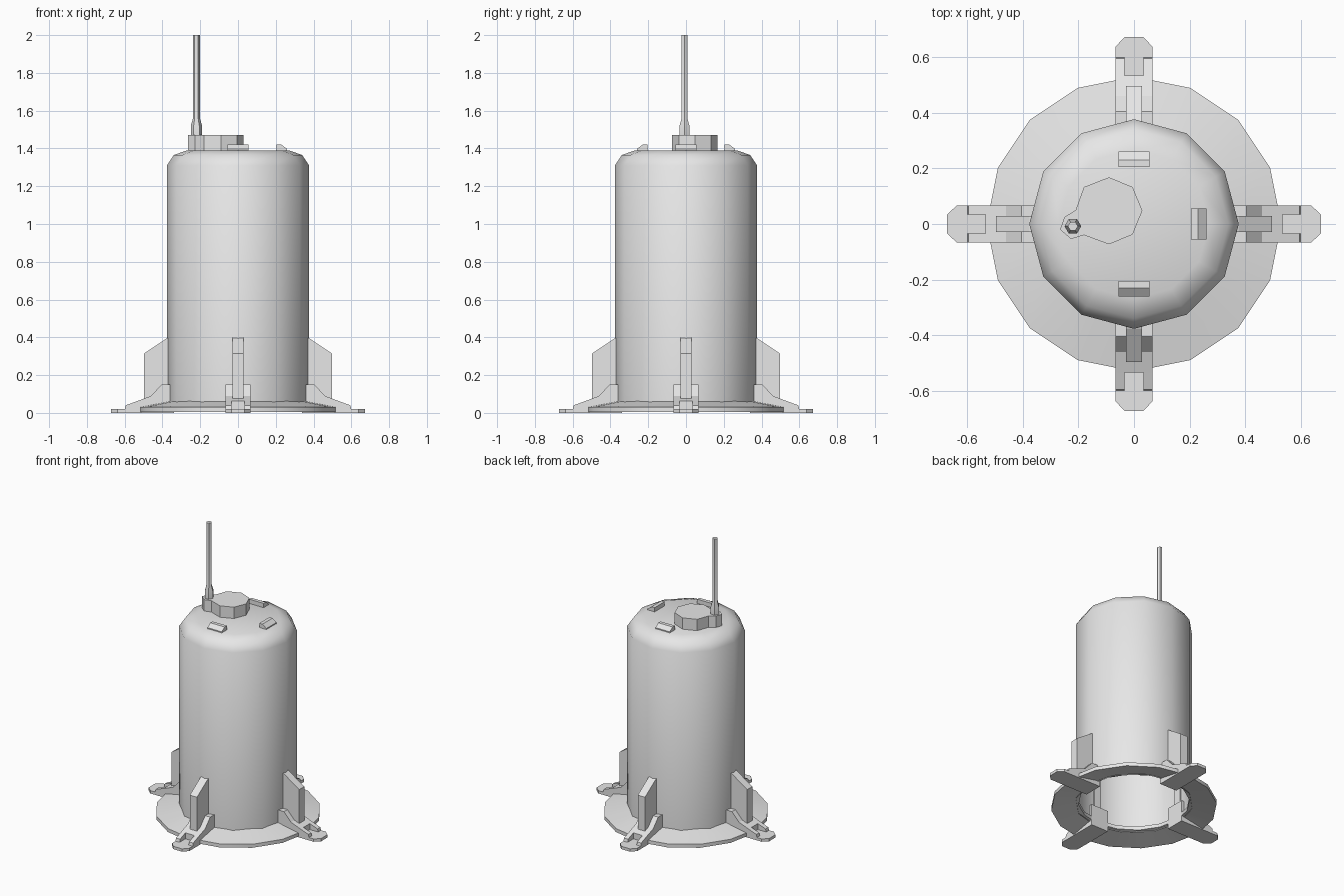
import bpy, bmesh
from math import cos, sin, pi, radians
from mathutils import Matrix, Vector

cube = bpy.data.objects.get("Cube")
if cube:
    bpy.data.objects.remove(cube, do_unlink=True)

grey = bpy.data.materials.new("plain grey")
grey.use_nodes = True
grey.diffuse_color = (0.8, 0.8, 0.8, 1)
grey.node_tree.nodes["Principled BSDF"].inputs["Base Color"].default_value = (0.8, 0.8, 0.8, 1)


def finish(name, bm, smooth=None):
    bmesh.ops.recalc_face_normals(bm, faces=bm.faces[:])
    mesh = bpy.data.meshes.new(name)
    bm.to_mesh(mesh)
    bm.free()
    mesh.materials.append(grey)
    ob = bpy.data.objects.new(name, mesh)
    bpy.context.collection.objects.link(ob)
    if smooth:
        bpy.ops.object.select_all(action='DESELECT')
        ob.select_set(True)
        bpy.context.view_layer.objects.active = ob
        bpy.ops.object.shade_smooth_by_angle(angle=radians(smooth))
    return ob


def lathe(name, profile, sides, closed=False, cap_end=False, centre=(0, 0), smooth=40):
    """Turn an (r, z) profile around a vertical axis."""
    bm = bmesh.new()
    rings = [[bm.verts.new((centre[0] + r * cos(2 * pi * i / sides),
                            centre[1] + r * sin(2 * pi * i / sides), z))
              for i in range(sides)] for r, z in profile]
    pairs = list(zip(rings, rings[1:]))
    if closed:
        pairs.append((rings[-1], rings[0]))
    for a, b in pairs:
        for i in range(sides):
            j = (i + 1) % sides
            bm.faces.new((a[i], a[j], b[j], b[i]))
    if cap_end:
        bm.faces.new(rings[-1])
    return finish(name, bm, smooth)


def prism(name, outline, lo, hi, axis='Y', turn=0):
    """Extrude a flat outline along Y (outline is x, z) or Z (outline is x, y)."""
    bm = bmesh.new()

    def place(u, v, d):
        return Vector((u, d, v) if axis == 'Y' else (u, v, d))

    verts = [bm.verts.new(place(u, v, lo)) for u, v in outline]
    face = bm.faces.new(verts)
    ext = bmesh.ops.extrude_face_region(bm, geom=[face])
    moved = [g for g in ext["geom"] if isinstance(g, bmesh.types.BMVert)]
    bmesh.ops.translate(bm, verts=moved, vec=place(0, 0, hi - lo))
    bm.transform(Matrix.Rotation(turn, 4, 'Z'))
    return finish(name, bm)


# Main shell, open underneath, and the sloping skirt
lathe("body_shell", [(0.377, 0.03), (0.377, 1.31), (0.34, 1.365), (0.27, 1.39)],
      12, cap_end=True)
lathe("base_skirt", [(0.355, 0.064), (0.53, 0.03), (0.53, 0.005), (0.355, 0.039)],
      16, closed=True)

# Four legs, each with an arm, two prongs, a foot plate and an upright fin
arm = [(0.34, 0), (0.34, 0.15), (0.405, 0.15), (0.46, 0.09), (0.535, 0.062), (0.535, 0)]
prong = [(0.535, 0.02), (0.535, 0.062), (0.595, 0.04), (0.6, 0.02)]
foot = [(0.535, -0.067), (0.637, -0.067), (0.672, -0.035),
        (0.672, 0.035), (0.637, 0.067), (0.535, 0.067)]
fin = [(0.36, 0.05), (0.36, 0.402), (0.377, 0.395), (0.497, 0.315), (0.497, 0.05)]
for side, k in (("left", 0), ("back", 1), ("right", 2), ("front", 3)):
    turn = k * pi / 2
    prism(side + "_leg_arm", arm, -0.067, 0.067, turn=turn)
    prism(side + "_leg_prong_a", prong, -0.067, -0.035, turn=turn)
    prism(side + "_leg_prong_b", prong, 0.035, 0.067, turn=turn)
    prism(side + "_foot_plate", foot, 0, 0.02, axis='Z', turn=turn)
    prism(side + "_fin", fin, -0.028, 0.028, turn=turn)

# Small wedge clips on the lid
clip = [(0.205, 1.38), (0.205, 1.42), (0.23, 1.42), (0.26, 1.397), (0.26, 1.38)]
for side, k in (("left", 0), ("back", 1), ("front", 3)):
    prism(side + "_lid_clip", clip, -0.056, 0.056, turn=k * pi / 2)

# Octagonal lid cap with a lobe that carries the antenna
cap = [(-0.09, 0.168), (-0.18, 0.133), (-0.21, 0.05), (-0.25, 0.025),
       (-0.266, -0.02), (-0.227, -0.054), (-0.18, -0.04), (-0.09, -0.073),
       (-0.005, -0.038), (0.03, 0.048), (-0.005, 0.133)]
prism("lid_cap", cap, 1.38, 1.47, axis='Z')

# Antenna with a thicker socket
lathe("antenna", [(0.03, 1.46), (0.03, 1.52), (0.018, 1.56), (0.018, 2.0)],
      6, cap_end=True, centre=(-0.22, -0.008), smooth=30)
